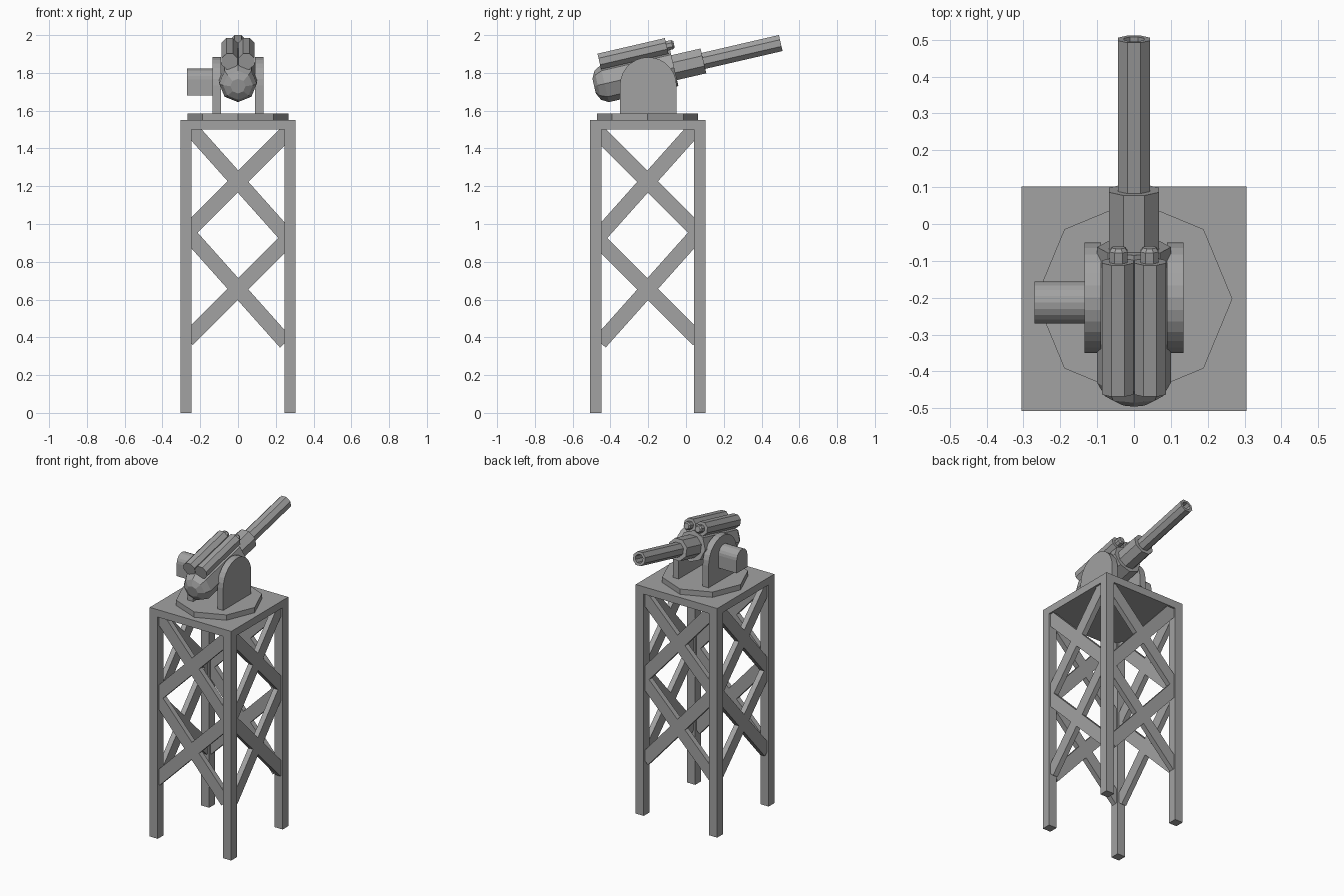
import bpy, bmesh
from math import pi, sin, cos, atan, sqrt, radians
from mathutils import Matrix, Vector

old = bpy.data.objects.get("Cube")
if old:
    bpy.data.objects.remove(old, do_unlink=True)

GREY = (0.36, 0.36, 0.36, 1.0)
metal = bpy.data.materials.new("grey_metal")
metal.use_nodes = True
metal.diffuse_color = GREY
metal.node_tree.nodes["Principled BSDF"].inputs["Base Color"].default_value = GREY

CY = -0.203          # centre of the tower in y
HALF = 0.305         # half width of the tower
LEG = 0.06           # leg thickness
GUN = Matrix.Translation((0, -0.2, 1.796)) @ Matrix.Rotation(radians(13), 4, 'X')


def finish(name, bm, matrix=None):
    if matrix is not None:
        bm.transform(matrix)
    bmesh.ops.recalc_face_normals(bm, faces=bm.faces)
    mesh = bpy.data.meshes.new(name)
    bm.to_mesh(mesh)
    bm.free()
    mesh.materials.append(metal)
    obj = bpy.data.objects.new(name, mesh)
    bpy.context.collection.objects.link(obj)
    return obj


def box(name, centre, size, turn=None):
    bm = bmesh.new()
    bmesh.ops.create_cube(bm, size=1)
    bm.transform(Matrix.Diagonal((*size, 1)))
    return finish(name, bm, Matrix.Translation(centre) @ (turn or Matrix()))


def lathe(name, profile, x=0, z=0, phase=0.5, sides=8):
    """Faceted solid around the local y axis, tilted with the gun."""
    bm = bmesh.new()
    rings = []
    for y, r in profile:
        angles = [2 * pi * (i + phase) / sides for i in range(sides)]
        rings.append([bm.verts.new((x + r * cos(a), y, z + r * sin(a))) for a in angles])
    for a, b in zip(rings, rings[1:]):
        for i in range(sides):
            j = (i + 1) % sides
            bm.faces.new((a[i], a[j], b[j], b[i]))
    bm.faces.new(rings[0])
    bm.faces.new(rings[-1])
    return finish(name, bm, GUN)


def arch(name, x0, x1, y, radius, bottom, spring, steps=14):
    """Plate with a round top, extruded along x."""
    bm = bmesh.new()
    pts = [(y + radius, bottom)]
    pts += [(y + radius * cos(pi * i / steps), spring + radius * sin(pi * i / steps))
            for i in range(steps + 1)]
    pts.append((y - radius, bottom))
    face = bm.faces.new([bm.verts.new((x0, py, pz)) for py, pz in pts])
    new = bmesh.ops.extrude_face_region(bm, geom=[face])["geom"]
    bmesh.ops.translate(bm, vec=(x1 - x0, 0, 0),
                        verts=[v for v in new if isinstance(v, bmesh.types.BMVert)])
    return finish(name, bm)


# Tower legs and platform
inset = HALF - LEG / 2
for sx, side in ((-1, "right"), (1, "left")):
    for sy, end in ((-1, "front"), (1, "back")):
        box(f"{end}_{side}_leg", (sx * inset, CY + sy * inset, 0.755), (LEG, LEG, 1.51))
box("platform", (0, CY, 1.525), (2 * HALF, 2 * HALF, 0.05))

# Two tiers of crossed braces on each side of the tower
for tier, z in (("lower", 0.655), ("upper", 1.225)):
    for slope, reach in ((1.0, 0.268), (-1.12, 0.252)):
        kind = "rising" if slope > 0 else "falling"
        size = (2 * reach * sqrt(1 + slope * slope), 0.035, 0.08)
        tilt = Matrix.Rotation(-atan(slope), 4, 'Y')
        quarter = Matrix.Rotation(-pi / 2, 4, 'Z')
        for s, face in ((-1, "front"), (1, "back")):
            box(f"{tier}_{face}_{kind}_brace", (0, CY + s * inset, z), size, tilt)
        for s, face in ((-1, "right"), (1, "left")):
            box(f"{tier}_{face}_{kind}_brace", (s * inset, CY, z), size, quarter @ tilt)

# Octagonal turntable
bm = bmesh.new()
bmesh.ops.create_cone(bm, cap_ends=True, segments=8, radius1=0.267, radius2=0.267, depth=0.037)
if max(v.co.x for v in bm.verts) < 0.26:
    bm.transform(Matrix.Rotation(pi / 8, 4, 'Z'))
finish("turntable", bm, Matrix.Translation((0, CY, 1.5675)))

# Mounting cheeks and side housing
for s, side in ((-1, "right"), (1, "left")):
    arch(f"{side}_cheek", s * 0.09, s * 0.134, -0.2, 0.15, 1.58, 1.733)
arch("side_housing", -0.27, -0.13, -0.213, 0.057, 1.68, 1.765, 10)

# Gun body with rounded breech, sleeve and hollow barrel
lathe("gun_body", [(-0.294, 0.04), (-0.274, 0.079), (-0.237, 0.1), (0.141, 0.1)], phase=0)
lathe("barrel_sleeve", [(0.1, 0.073), (0.3, 0.073)])
lathe("barrel", [(0.25, 0.047), (0.72, 0.047), (0.72, 0.029), (0.64, 0.029)])

# Twin tubes on top with small nozzles
for s, side in ((-1, "right"), (1, "left")):
    lathe(f"{side}_tube", [(-0.238, 0.046), (0.128, 0.046)], s * 0.044, 0.121)
    lathe(f"{side}_nozzle", [(0.12, 0.027), (0.158, 0.027), (0.168, 0.019)], s * 0.042, 0.121)
